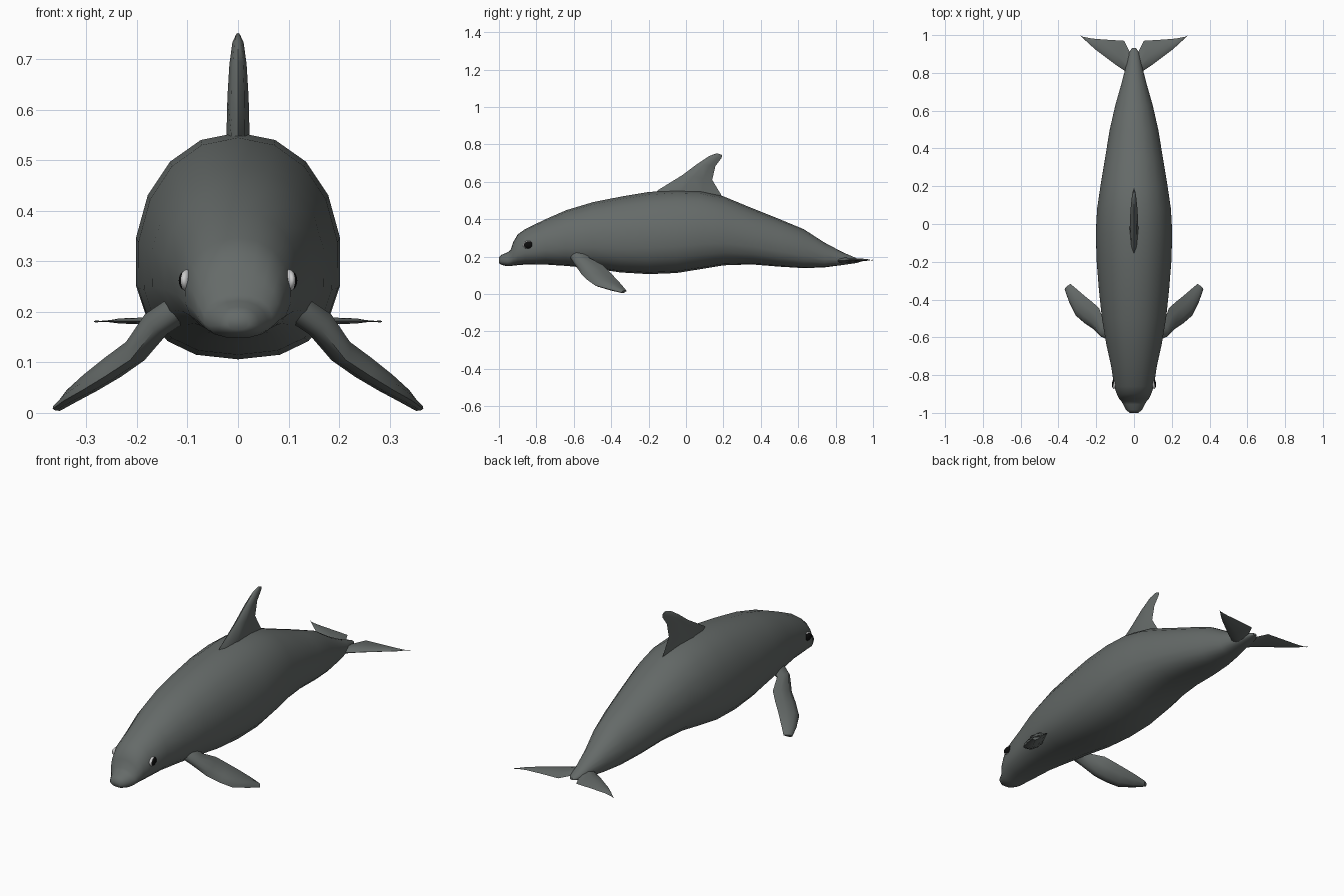
import bpy, bmesh
from math import sin, cos, pi, radians
from mathutils import Vector

if "Cube" in bpy.data.objects:
    bpy.data.objects.remove(bpy.data.objects["Cube"])


def material(name, rgb):
    m = bpy.data.materials.new(name)
    m.diffuse_color = (*rgb, 1)
    m.use_nodes = True
    m.node_tree.nodes["Principled BSDF"].inputs["Base Color"].default_value = m.diffuse_color
    return m


SKIN = material("skin", (0.13, 0.145, 0.14))
BLACK = material("eye_black", (0.004, 0.004, 0.004))
WHITE = material("eye_white", (0.8, 0.8, 0.8))


def smooth(ob, angle=60):
    bpy.ops.object.select_all(action='DESELECT')
    ob.select_set(True)
    bpy.context.view_layer.objects.active = ob
    bpy.ops.object.shade_smooth_by_angle(angle=radians(angle))


def loft(name, rings, mat):
    """Skin a list of equal-length point rings and cap both ends."""
    bm = bmesh.new()
    vs = [[bm.verts.new(p) for p in r] for r in rings]
    n = len(vs[0])
    for a, b in zip(vs, vs[1:]):
        for i in range(n):
            j = (i + 1) % n
            bm.faces.new((a[i], a[j], b[j], b[i]))
    bm.faces.new(vs[0])
    bm.faces.new(vs[-1])
    bmesh.ops.recalc_face_normals(bm, faces=bm.faces)
    me = bpy.data.meshes.new(name)
    bm.to_mesh(me)
    bm.free()
    ob = bpy.data.objects.new(name, me)
    bpy.context.collection.objects.link(ob)
    me.materials.append(mat)
    smooth(ob)
    return ob


def fin(name, stations, side=1):
    """Fin from (leading point, trailing point, half thickness) stations."""
    span = (Vector(stations[-1][0]) + Vector(stations[-1][1])
            - Vector(stations[0][0]) - Vector(stations[0][1]))
    rings = []
    for lead, trail, t in stations:
        a, b = Vector(lead), Vector(trail)
        nrm = span.cross(b - a).normalized()
        prof = [(0, 0), (.1, .6), (.35, 1), (.7, .65), (1, 0),
                (.7, -.65), (.35, -1), (.1, -.6)]
        ring = [a.lerp(b, u) + nrm * t * h for u, h in prof]
        rings.append([(p.x * side, p.y, p.z) for p in ring])
    return loft(name, rings, SKIN)


# Body: y, top z, bottom z, half width
BODY = [
    (-1.0, .195, .165, .022), (-.985, .21, .155, .042), (-.955, .222, .148, .058),
    (-.938, .235, .149, .068), (-.925, .275, .151, .08), (-.90, .318, .154, .092),
    (-.86, .347, .157, .106), (-.75, .40, .157, .123), (-.64, .448, .15, .148),
    (-.5, .49, .137, .172), (-.35, .52, .115, .188), (-.2, .545, .106, .2),
    (-.05, .555, .112, .205), (.08, .55, .133, .198), (.2, .522, .153, .18),
    (.35, .46, .158, .155), (.5, .40, .146, .13), (.63, .346, .138, .1),
    (.74, .275, .142, .068), (.84, .222, .155, .042), (.91, .192, .165, .026),
    (.932, .182, .172, .01)]
SEG = 18


def body_ring(y, top, bot, w):
    mid = bot + (top - bot) * .42
    pts = []
    for i in range(SEG):
        a = 2 * pi * i / SEG
        s, c = sin(a), cos(a)
        e = 2 / 2.1 if c > 0 else 2 / 2.45
        x = w * abs(s) ** e * (1 if s > 0 else -1)
        h = abs(c) ** e
        pts.append((x, y, mid + (top - mid) * h if c > 0 else mid - (mid - bot) * h))
    return pts


loft("body", [body_ring(*s) for s in BODY], SKIN)

# Dorsal fin
fin("dorsal_fin", [
    ((0, -.2, .5), (0, .21, .46), .024), ((0, -.15, .555), (0, .19, .527), .023),
    ((0, -.02, .635), (0, .14, .61), .021), ((0, .06, .695), (0, .157, .683), .017),
    ((0, .125, .738), (0, .19, .727), .011), ((0, .165, .752), (0, .193, .743), .004)])

for side, tag in ((1, "left"), (-1, "right")):
    # Pectoral flippers
    fin(tag + "_flipper", [
        ((.10, -.63, .21), (.10, -.51, .23), .03),
        ((.165, -.6, .165), (.158, -.52, .195), .03),
        ((.213, -.558, .105), (.185, -.445, .155), .026),
        ((.262, -.525, .073), (.222, -.412, .122), .025),
        ((.308, -.485, .045), (.262, -.38, .088), .021),
        ((.345, -.41, .024), (.303, -.345, .05), .015),
        ((.367, -.345, .008), (.336, -.317, .016), .008)], side)
    # Tail flukes
    fin(tag + "_fluke", [
        ((0, .79, .178), (0, .90, .178), .02),
        ((.04, .805, .178), (.022, .91, .179), .016),
        ((.10, .845, .18), (.052, .97, .181), .012),
        ((.2, .92, .182), (.15, .976, .182), .007),
        ((.24, .955, .182), (.225, .982, .182), .005),
        ((.286, 1.0, .181), (.272, .99, .181), .002)], side)
    # Eyes: dark pupil in a thin pale rim
    for part, k, out, mat in (("eye_rim", 1.12, 0, WHITE), ("eye", 1, .003, BLACK)):
        bpy.ops.mesh.primitive_uv_sphere_add(
            segments=16, ring_count=10, radius=1,
            location=(side * (.1 + out), -.84, .262),
            rotation=(0, 0, side * radians(14)))
        ob = bpy.context.object
        ob.name = tag + "_" + part
        ob.scale = (.013, .03 * k, .02 * k)
        ob.data.materials.append(mat)
        smooth(ob)
